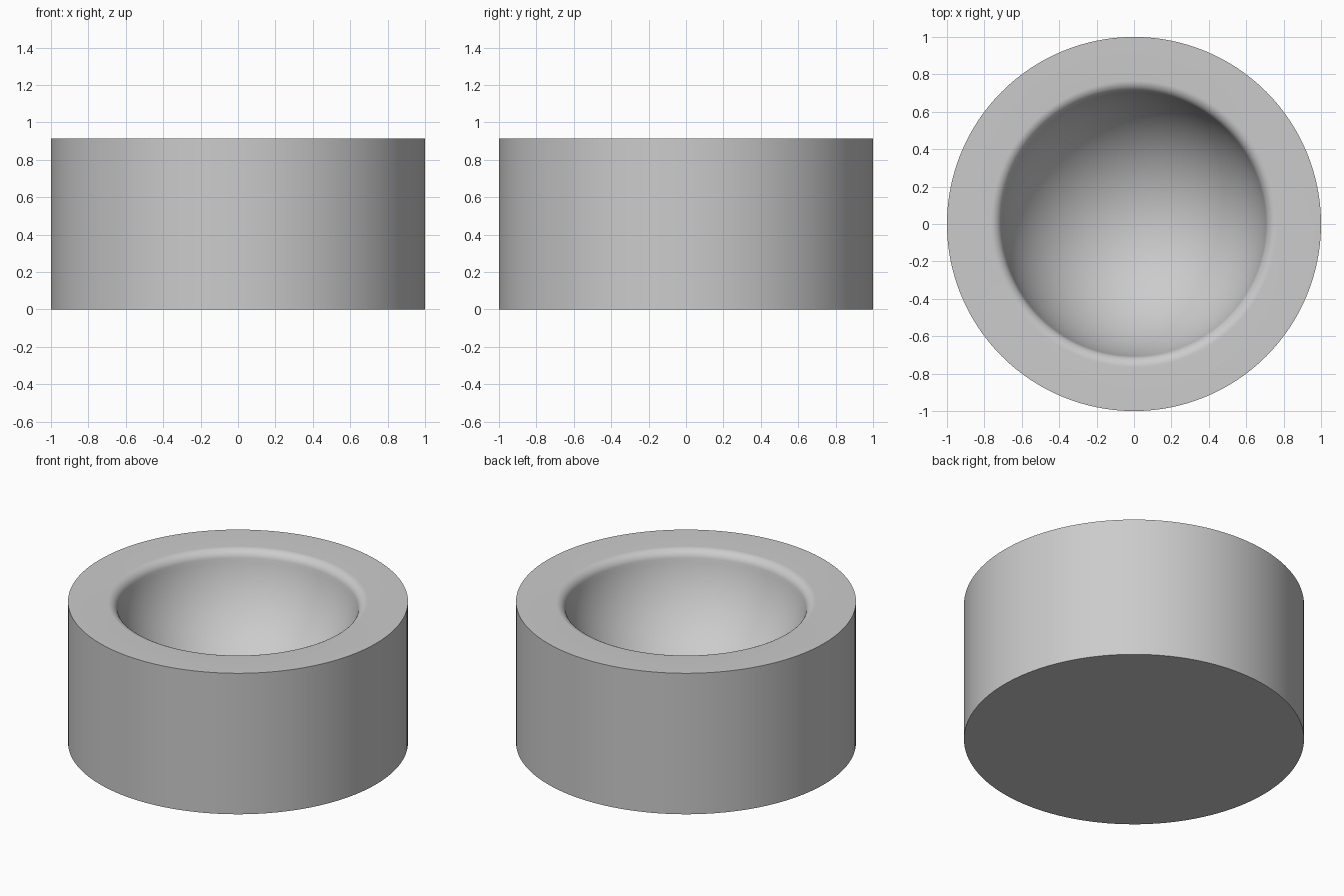
import bpy, bmesh
from math import sin, cos, asin, pi, sqrt, degrees, radians

cube = bpy.data.objects.get("Cube")
if cube:
    bpy.data.objects.remove(cube, do_unlink=True)

HEIGHT = 0.915
OUTER = 1.0
BOWL = 0.72       # bowl radius
CENTRE = 1.0      # height of the bowl's centre, above the rim
LIP = 0.06        # rounded lip radius
SEGMENTS = 128

# Plain grey material
grey = bpy.data.materials.new("light_grey")
grey.use_nodes = True
colour = (0.6, 0.6, 0.6, 1.0)
grey.diffuse_color = colour
grey.node_tree.nodes["Principled BSDF"].inputs["Base Color"].default_value = colour


def arc(cr, cz, radius, start, end, steps):
    """Points (r, z) along a circular arc, angles in degrees."""
    angles = [radians(start + (end - start) * i / steps) for i in range(steps + 1)]
    return [(cr + radius * cos(a), cz + radius * sin(a)) for a in angles]


# Half profile: base, outer wall, rim, lip tangent to the bowl, spherical hollow
lip_z = HEIGHT - LIP
drop = CENTRE - lip_z
lip_r = sqrt((BOWL + LIP) ** 2 - drop ** 2)
tilt = degrees(asin(drop / (BOWL + LIP)))
profile = [(0, 0), (OUTER, 0), (OUTER, HEIGHT)]
profile += arc(lip_r, lip_z, LIP, 90, 180 - tilt, 10)
profile += arc(0, CENTRE, BOWL, -tilt, -90, 40)[1:-1] + [(0, CENTRE - BOWL)]

# Turn the profile around the vertical axis
bm = bmesh.new()
verts = [bm.verts.new((r, 0, z)) for r, z in profile]
edges = [bm.edges.new(pair) for pair in zip(verts, verts[1:])]
bmesh.ops.spin(bm, geom=verts + edges, cent=(0, 0, 0), axis=(0, 0, 1),
               angle=2 * pi, steps=SEGMENTS, use_merge=True)
bmesh.ops.remove_doubles(bm, verts=bm.verts, dist=0.0001)
bmesh.ops.recalc_face_normals(bm, faces=bm.faces)

mesh = bpy.data.meshes.new("round_bowl_block")
bm.to_mesh(mesh)
bm.free()
mesh.materials.append(grey)
block = bpy.data.objects.new("round_bowl_block", mesh)
bpy.context.collection.objects.link(block)

# Smooth surfaces, sharp outer rims
bpy.ops.object.select_all(action="DESELECT")
block.select_set(True)
bpy.context.view_layer.objects.active = block
bpy.ops.object.shade_smooth_by_angle(angle=radians(30))
